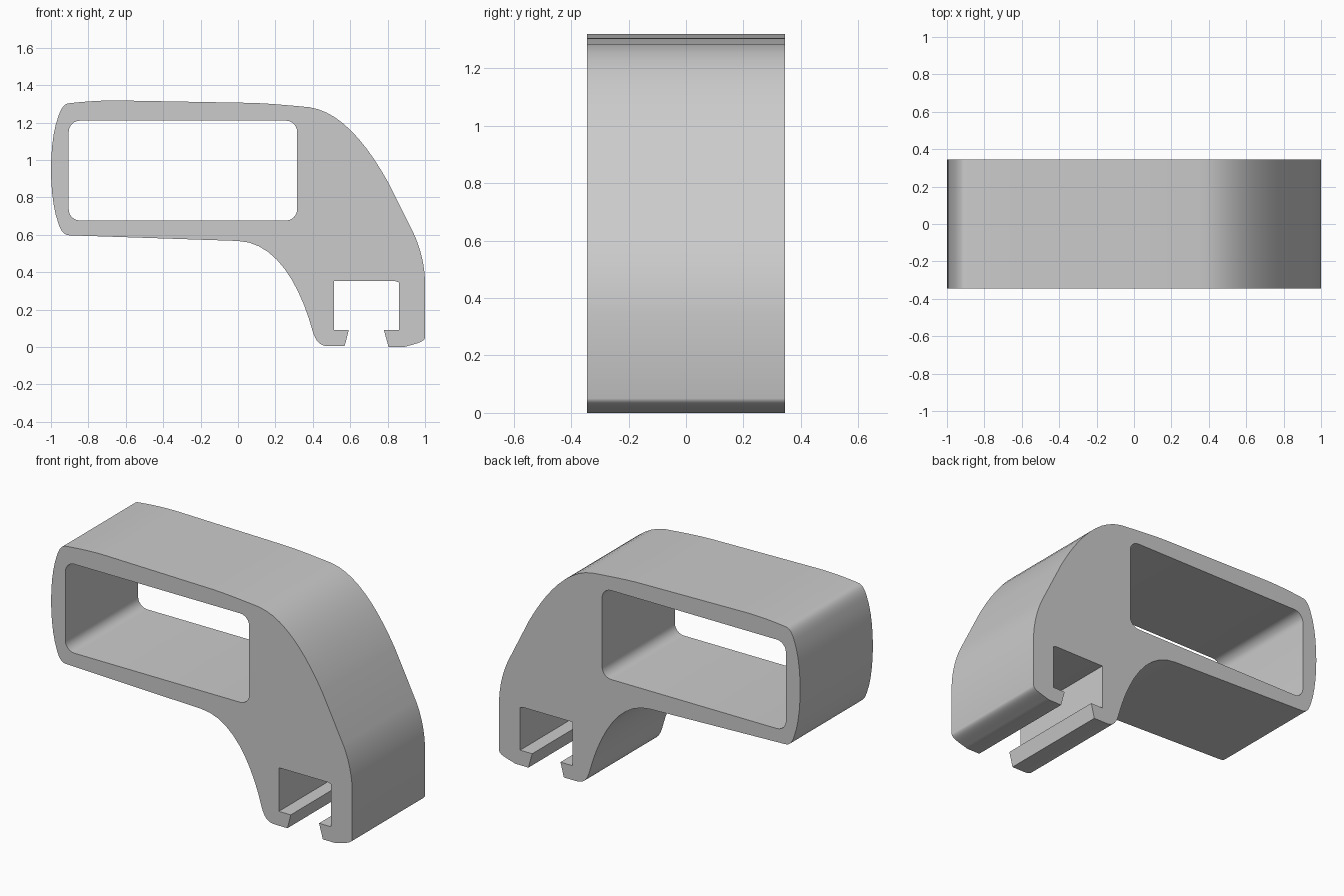
import bpy
import bmesh
import math
from mathutils import Vector
from mathutils.geometry import interpolate_bezier

HALF_DEPTH = 0.345

if "Cube" in bpy.data.objects:
    bpy.data.objects.remove(bpy.data.objects["Cube"])


def make_material(name, colour):
    mat = bpy.data.materials.new(name)
    mat.use_nodes = True
    mat.diffuse_color = colour
    mat.node_tree.nodes["Principled BSDF"].inputs["Base Color"].default_value = colour
    return mat


def trace(steps, segments=10):
    """Follow steps: one point is a line, three points are a curve."""
    points = [Vector(steps[0][0])]
    for step in steps[1:]:
        if len(step) == 1:
            points.append(Vector(step[0]))
        else:
            h1, h2, end = (Vector(p) for p in step)
            points += interpolate_bezier(points[-1], h1, h2, end, segments + 1)[1:]
    return [(p.x, p.y) for p in points]


def rounded_window(x0, x1, z0, z1, radius, segments=6):
    corners = [(x1, z1, -1, -1), (x0, z1, 1, -1), (x0, z0, 1, 1), (x1, z0, -1, 1)]
    points = []
    for i, (x, z, sx, sz) in enumerate(corners):
        for k in range(segments + 1):
            a = math.pi / 2 * (i + k / segments)
            points.append((x + radius * (sx + math.cos(a)),
                           z + radius * (sz + math.sin(a))))
    return points


def extrude_profile(name, loops, mat):
    bm = bmesh.new()
    edges = []
    for loop in loops:
        verts = [bm.verts.new((x, -HALF_DEPTH, z)) for x, z in loop]
        edges += [bm.edges.new((v, verts[i - 1])) for i, v in enumerate(verts)]
    bmesh.ops.triangle_fill(bm, edges=edges, use_beauty=True, normal=(0, -1, 0))
    out = bmesh.ops.extrude_face_region(bm, geom=bm.faces[:], use_keep_orig=True)
    moved = [g for g in out["geom"] if isinstance(g, bmesh.types.BMVert)]
    bmesh.ops.translate(bm, verts=moved, vec=(0, 2 * HALF_DEPTH, 0))
    bmesh.ops.recalc_face_normals(bm, faces=bm.faces[:])
    mesh = bpy.data.meshes.new(name)
    bm.to_mesh(mesh)
    bm.free()
    mesh.materials.append(mat)
    obj = bpy.data.objects.new(name, mesh)
    bpy.context.collection.objects.link(obj)
    bpy.ops.object.select_all(action="DESELECT")
    obj.select_set(True)
    bpy.context.view_layer.objects.active = obj
    bpy.ops.object.shade_smooth_by_angle(angle=math.radians(25))


outline = trace([
    # Top edge and rounded shoulder
    [(-0.91, 1.302)],
    [(-0.82, 1.313), (-0.72, 1.319), (-0.64, 1.318)],
    [(0.07, 1.305)],
    [(0.17, 1.302), (0.27, 1.292), (0.38, 1.282)],
    [(0.54, 1.26), (0.68, 1.10), (0.80, 0.885)],
    [(0.94, 0.605)],
    [(0.98, 0.52), (1.0, 0.42), (1.0, 0.34)],
    # Outer jaw
    [(1.0, 0.05)],
    [(0.995, 0.025), (0.95, 0.018), (0.89, 0.0)],
    [(0.805, 0.0)], [(0.78, 0.09)], [(0.86, 0.09)],
    # Slot roof and inner jaw
    [(0.86, 0.345)], [(0.84, 0.352)], [(0.513, 0.352)],
    [(0.513, 0.09)], [(0.592, 0.09)], [(0.57, 0.004)], [(0.49, 0.004)],
    [(0.44, 0.004), (0.42, 0.025), (0.402, 0.075)],
    # Underside sweep and bottom edge
    [(0.33, 0.34), (0.20, 0.56), (0.0, 0.567)],
    [(-0.90, 0.597)],
    [(-0.935, 0.598), (-0.948, 0.625), (-0.96, 0.66)],
    # Bowed end
    [(-1.013, 0.80), (-1.013, 1.10), (-0.96, 1.235)],
    [(-0.95, 1.265), (-0.935, 1.295), (-0.91, 1.302)],
])[:-1]

window = rounded_window(-0.905, 0.316, 0.676, 1.21, 0.06)
grey = make_material("plain grey", (0.6, 0.6, 0.6, 1.0))
extrude_profile("clip_bracket", [outline, window], grey)
